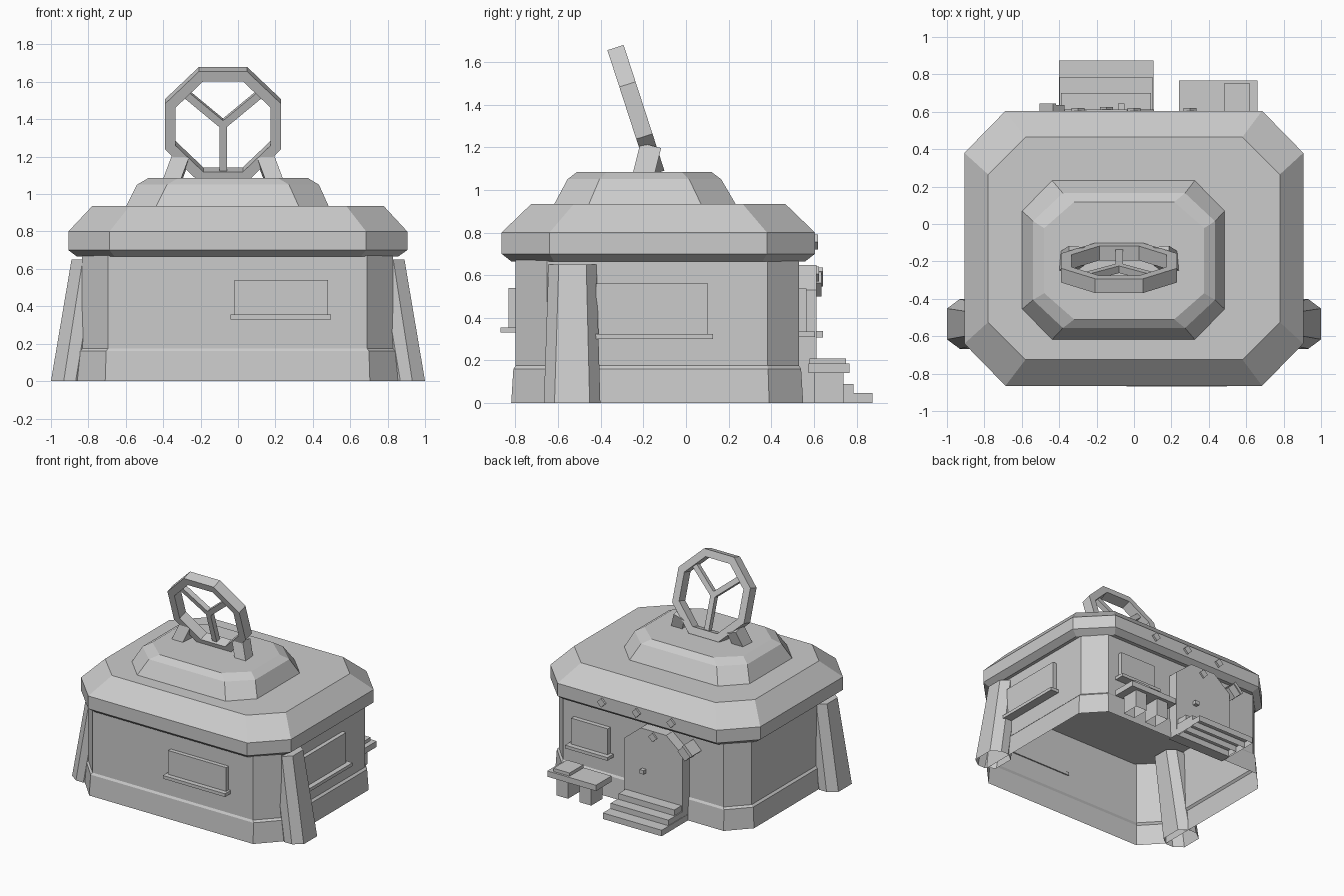
import bpy, bmesh
from math import radians, pi, sin, cos
from mathutils import Matrix, Vector

cube = bpy.data.objects.get("Cube")
if cube:
    bpy.data.objects.remove(cube, do_unlink=True)

grey = bpy.data.materials.new("plain grey")
grey.use_nodes = True
COLOUR = (0.6, 0.6, 0.6, 1)
grey.diffuse_color = COLOUR
grey.node_tree.nodes["Principled BSDF"].inputs["Base Color"].default_value = COLOUR


def finish(name, bm, matrix=None):
    mesh = bpy.data.meshes.new(name)
    if matrix:
        bm.transform(matrix)
    bm.to_mesh(mesh)
    bm.free()
    mesh.materials.append(grey)
    obj = bpy.data.objects.new(name, mesh)
    bpy.context.collection.objects.link(obj)
    return obj


def octagon(x0, x1, y0, y1, cx, cy, z):
    """Rectangle with cut corners, anticlockwise."""
    return [Vector(p + (z,)) for p in (
        (x0 + cx, y0), (x1 - cx, y0), (x1, y0 + cy), (x1, y1 - cy),
        (x1 - cx, y1), (x0 + cx, y1), (x0, y1 - cy), (x0, y0 + cy))]


def loft(name, rings, bottom=True, top=True, closed=False, matrix=None):
    """Skin a stack of equal loops."""
    bm = bmesh.new()
    loops = [[bm.verts.new(p) for p in ring] for ring in rings]
    pairs = list(zip(loops, loops[1:]))
    if closed:
        pairs.append((loops[-1], loops[0]))
    for low, high in pairs:
        n = len(low)
        for i in range(n):
            j = (i + 1) % n
            bm.faces.new((low[i], low[j], high[j], high[i]))
    if bottom and not closed:
        bm.faces.new(loops[0][::-1])
    if top and not closed:
        bm.faces.new(loops[-1])
    return finish(name, bm, matrix)


def box(name, x, y, z, bottom=True, matrix=None):
    """Box from (min, max) pairs."""
    rings = [[Vector((x[a], y[b], h)) for a, b in ((0, 0), (1, 0), (1, 1), (0, 1))] for h in z]
    return loft(name, rings, bottom, matrix=matrix)


def place(x, y, z, rx=0, ry=0):
    return (Matrix.Translation((x, y, z)) @ Matrix.Rotation(radians(rx), 4, 'X')
            @ Matrix.Rotation(radians(ry), 4, 'Y'))


# House shell with a slightly wider plinth, open below
loft("house_walls", [
    octagon(-.86, .855, -.82, .55, .15, .16, 0),
    octagon(-.85, .845, -.81, .54, .145, .155, .16),
    octagon(-.835, .83, -.80, .53, .14, .148, .175),
    octagon(-.835, .83, -.80, .53, .14, .148, .68)], bottom=False, top=False)

# Two-tier hatch roof
loft("roof", [
    octagon(-.86, .855, -.82, .56, .20, .20, .665),
    octagon(-.907, .905, -.865, .605, .22, .225, .70),
    octagon(-.907, .905, -.865, .605, .22, .225, .80),
    octagon(-.78, .78, -.725, .465, .20, .20, .935)])
loft("roof_crown", [
    octagon(-.60, .487, -.62, .235, .16, .163, .93),
    octagon(-.54, .433, -.556, .165, .16, .15, 1.05),
    octagon(-.48, .375, -.51, .118, .16, .14, 1.085)], bottom=False)

# Tilted hand wheel
tilt = place(-.08, -.235, 1.373, 18)


def wheel_loop(apothem, y):
    r = apothem / cos(pi / 8)
    return [Vector((r * cos(a), y, r * sin(a))) for a in [pi / 8 + i * pi / 4 for i in range(8)]]


loft("wheel_rim", [wheel_loop(.31, -.04), wheel_loop(.255, -.04),
                   wheel_loop(.255, .04), wheel_loop(.31, .04)], closed=True, matrix=tilt)
for i, angle in enumerate((180, 49, -49)):
    box(f"wheel_spoke_{i + 1}", (-.02, .02), (-.02, .02), (0, .262),
        matrix=tilt @ Matrix.Rotation(radians(angle), 4, 'Y'))
for side, label in ((-1, "right"), (1, "left")):
    box(f"wheel_bracket_{label}", (-.045, .045), (-.05, .05), (-.08, .07),
        matrix=place(-.08 + side * .25, -.185, 1.13, -14, -side * 20))

# Leaning buttresses, mirrored
for side, label in ((-1, "right"), (1, "left")):
    rings = [octagon(.80, 1.0, -.667, -.402, .068, .05, 0),
             octagon(.70, .89, -.645, -.42, .06, .048, .65)]
    if side < 0:
        rings = [[Vector((-p.x, p.y, p.z)) for p in ring][::-1] for ring in rings]
    loft(f"buttress_{label}", rings, bottom=False)

# Windows with sills
box("front_window", (-.02, .48), (-.832, -.795), (.35, .54))
box("front_sill", (-.04, .497), (-.87, -.79), (.33, .355))
box("side_window", (.825, .862), (-.423, .103), (.32, .56))
box("side_sill", (.82, .90), (-.447, .127), (.30, .325))
box("back_window", (.28, .595), (.525, .565), (.33, .537))
box("back_sill", (.255, .62), (.52, .605), (.31, .335))

# Door with a cut-corner top
outline = [(-.40, 0), (.107, 0), (.107, .53), (-.037, .648), (-.257, .648), (-.40, .53)]
loft("door", [[Vector((x, y, z)) for x, z in outline] for y in (.612, .525)][::-1][::-1],
     bottom=True, top=True)
bm = bmesh.new()
bm.from_mesh(bpy.data.objects["door"].data)
bmesh.ops.recalc_face_normals(bm, faces=bm.faces)
bm.to_mesh(bpy.data.objects["door"].data)
bm.free()
box("door_knob", (-.085, -.05), (.60, .643), (.308, .338))

# Wall lamp leaning on the door corner
lamp = place(-.42, 0, .55, 0, 45)
box("lamp_body", (-.055, .025), (.53, .635), (-.045, .045), matrix=lamp)
box("lamp_cap", (-.07, -.045), (.53, .643), (-.05, .05), matrix=lamp)

# Diamond studs on the eaves and door
for i, (x, y, z) in enumerate(((.30, .605, .755), (0, .605, .755), (-.30, .605, .755), (-.147, .61, .605))):
    box(f"stud_{i + 1}", (-.025, .025), (-.02, .015), (-.025, .025), matrix=place(x, y, z, 0, 45))

# Entrance steps
for i, (grow, y, z) in enumerate(((.005, .875, .047), (0, .785, .09), (-.008, .70, .135))):
    box(f"step_{i + 1}", (-.397 - grow, .10 + grow), (.53, y), (0, z), bottom=False)

# Bench with a loose board
box("bench_seat", (.24, .66), (.575, .767), (.14, .185))
box("bench_board", (.48, .62), (.58, .75), (.185, .21))
for x in (.30, .50):
    box(f"bench_leg_{'inner' if x < .4 else 'outer'}", (x, x + .10), (.60, .74), (0, .142), bottom=False)
